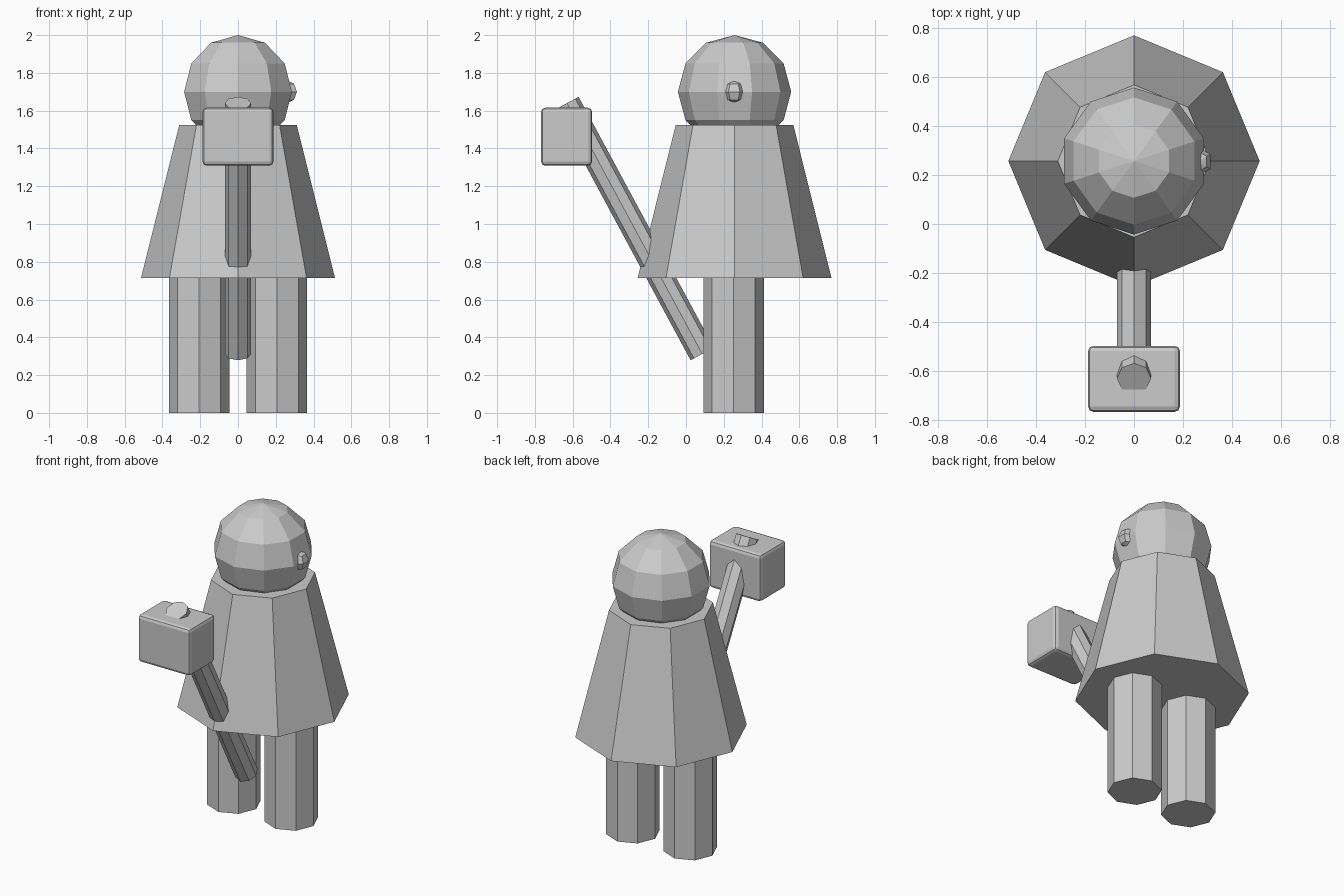
import bpy
from math import radians
from mathutils import Vector

cube = bpy.data.objects.get("Cube")
if cube:
    bpy.data.objects.remove(cube, do_unlink=True)

grey = bpy.data.materials.new("plain grey")
grey.use_nodes = True
GREY = (0.6, 0.6, 0.6, 1.0)
grey.diffuse_color = GREY
grey.node_tree.nodes["Principled BSDF"].inputs["Base Color"].default_value = GREY

CY = 0.257  # depth of the figure's vertical axis


def finish(name):
    """Name the newest object and give it the shared colour."""
    ob = bpy.context.object
    ob.name = ob.data.name = name
    ob.data.materials.clear()
    ob.data.materials.append(grey)
    return ob


def tapered(name, start, end, r1, r2):
    """Eight-sided capped column between two points."""
    start, end = Vector(start), Vector(end)
    axis = end - start
    # every column lies in a plane of constant x, so it only tilts about x
    tilt = Vector((axis.z, axis.y)).angle_signed(Vector((1, 0))) if axis.y else 0.0
    tilt = -abs(tilt) if axis.y > 0 else abs(tilt)
    bpy.ops.mesh.primitive_cone_add(vertices=8, radius1=r1, radius2=r2,
                                    depth=axis.length,
                                    location=(start + end) / 2,
                                    rotation=(tilt, 0, 0))
    return finish(name)


def ball(name, loc, r, segments, rings):
    bpy.ops.mesh.primitive_uv_sphere_add(segments=segments, ring_count=rings,
                                         radius=r, location=loc)
    return finish(name)


# Robe and legs
tapered("robe", (0, CY, 0.715), (0, CY, 1.525), 0.513, 0.311)
for side, sx in (("left", 1), ("right", -1)):
    x = 0.206 * sx
    tapered(side + "_leg", (x, CY - 0.005, 0), (x, CY - 0.005, 0.85), 0.16, 0.16)

# Head with a small knob on its left side
ball("head", (0, CY, 1.70), 0.30, 10, 6)
ball("ear_knob", (0.26, CY - 0.002, 1.70), 0.06, 6, 4)

# Slanted hammer handle passing through the robe
tapered("hammer_handle", (0, 0.086, 0.312), (0, -0.63, 1.64), 0.07, 0.07)

# Hammer head with rounded edges
bpy.ops.mesh.primitive_cube_add(size=1, location=(0, -0.632, 1.462))
block = finish("hammer_head")
block.scale = (0.375, 0.27, 0.307)
bpy.ops.object.transform_apply(location=False, rotation=False, scale=True)
bevel = block.modifiers.new("rounded_edges", 'BEVEL')
bevel.width = 0.022
bevel.segments = 2
bevel.limit_method = 'ANGLE'
bevel.angle_limit = radians(30)
